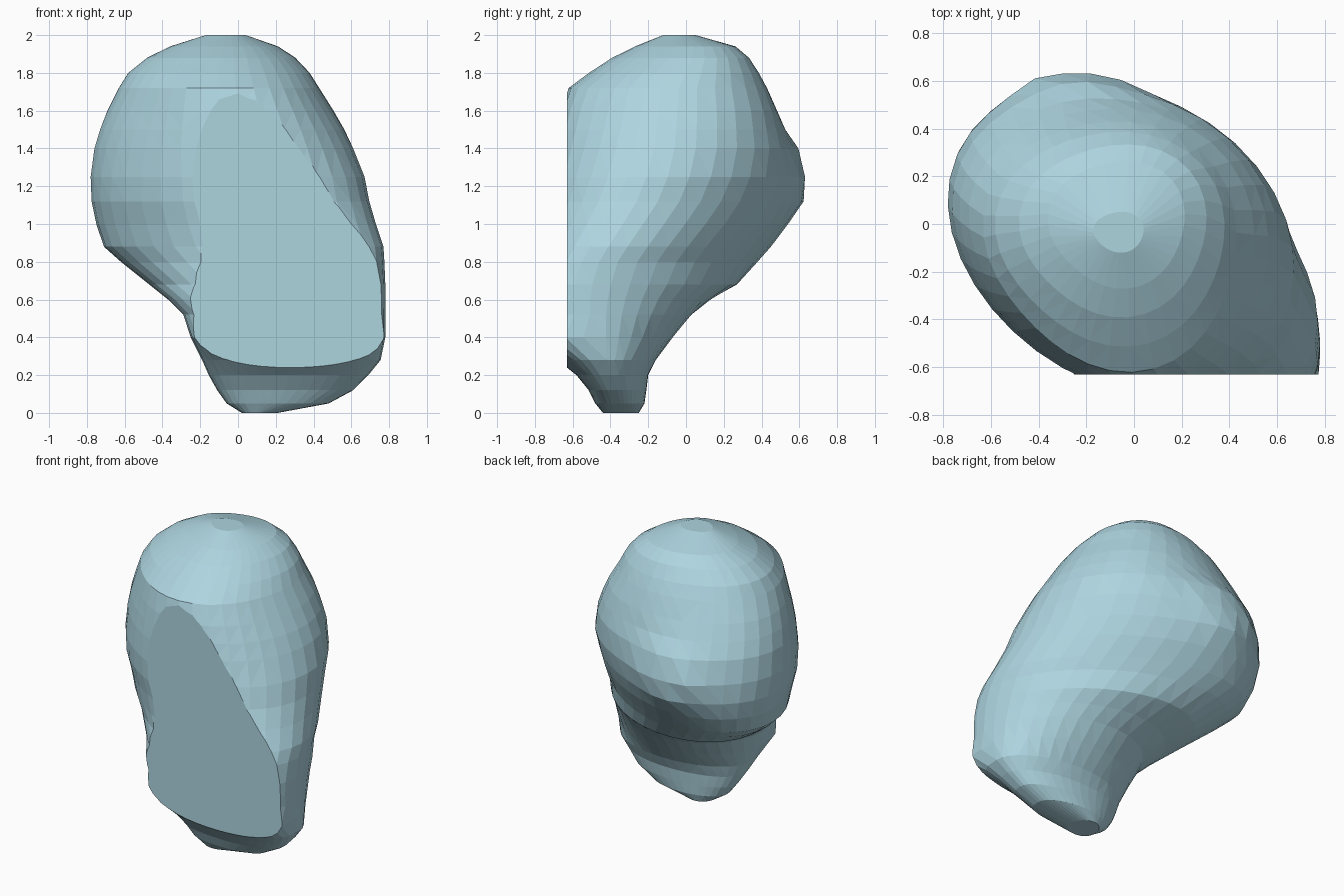
import bpy, bmesh
from math import sin, cos, asin, pi, exp, copysign

# Tilted oval sections: z, x min, x max, y min, y max, skew (front is cut flat later)
SECTIONS = [
    (0.00, 0.02, 0.21, -0.44, -0.25, 0.0),
    (0.05, -0.06, 0.48, -0.48, -0.22, 0.0),
    (0.12, -0.11, 0.61, -0.515, -0.21, 0.0),
    (0.20, -0.155, 0.69, -0.58, -0.20, 0.0),
    (0.28, -0.19, 0.755, -0.68, -0.16, 0.0),
    (0.40, -0.25, 0.78, -0.88, -0.07, -0.05),
    (0.52, -0.29, 0.78, -0.95, 0.03, -0.10),
    (0.60, -0.37, 0.78, -0.93, 0.13, -0.20),
    (0.68, -0.47, 0.78, -0.89, 0.27, -0.32),
    (0.80, -0.62, 0.775, -0.82, 0.38, -0.40),
    (0.88, -0.71, 0.77, -0.78, 0.45, -0.40),
    (1.00, -0.75, 0.73, -0.75, 0.53, -0.35),
    (1.12, -0.775, 0.695, -0.73, 0.575, -0.28),
    (1.25, -0.78, 0.67, -0.715, 0.585, -0.22),
    (1.40, -0.76, 0.61, -0.69, 0.565, -0.17),
    (1.50, -0.73, 0.56, -0.67, 0.525, -0.14),
    (1.60, -0.69, 0.50, -0.65, 0.485, -0.11),
    (1.72, -0.63, 0.425, -0.615, 0.43, -0.07),
    (1.80, -0.58, 0.375, -0.51, 0.385, -0.04),
    (1.88, -0.48, 0.30, -0.39, 0.33, 0.0),
    (1.94, -0.36, 0.21, -0.27, 0.26, 0.0),
    (2.00, -0.17, 0.04, -0.12, 0.05, 0.0),
]
SIDES = 36
FLAT = 0.63  # flat front face and small flat spot at the back


def ring(bm, z, x0, x1, y0, y1, skew):
    cx, cy, a, b = (x0 + x1) / 2, (y0 + y1) / 2, (x1 - x0) / 2, (y1 - y0) / 2
    phi = asin(skew)
    lean = 0.09 * min(1, max(0, (z - 1.1) / 0.5))  # top is fuller to the back right
    verts = []
    for i in range(SIDES):
        t = 2 * pi * i / SIDES
        s = sin(t + phi)
        if s < 0 and z < 0.45:  # boxier front on the foot
            s = copysign(abs(s) ** 0.6, s)
        u = t - pi / 4
        k = 1 + lean * (cos(u) + cos(3 * u)) / 2
        x, y = cx + k * a * cos(t), cy + k * b * s
        if y > 0.2:  # small knob on the back
            y += 0.09 * exp(-((x + 0.27) / 0.22) ** 2 - ((z - 1.25) / 0.17) ** 2)
        verts.append(bm.verts.new((x, min(FLAT, y), z)))
    return verts


# Rounded bulb flowing down into the narrow foot
bm = bmesh.new()
rings = [ring(bm, *s) for s in SECTIONS]
for low, high in zip(rings, rings[1:]):
    for i in range(SIDES):
        j = (i + 1) % SIDES
        bm.faces.new((low[i], low[j], high[j], high[i]))
bm.faces.new(rings[0][::-1])
bm.faces.new(rings[-1])
bmesh.ops.triangulate(bm, faces=bm.faces[:])

# Flat front: slice off everything past the plane and cap the hole
cut = bmesh.ops.bisect_plane(bm, geom=bm.verts[:] + bm.edges[:] + bm.faces[:],
                             plane_co=(0, -FLAT, 0), plane_no=(0, -1, 0), clear_outer=True)
rim = [e for e in cut["geom_cut"] if isinstance(e, bmesh.types.BMEdge)]
bmesh.ops.contextual_create(bm, geom=rim)
bmesh.ops.recalc_face_normals(bm, faces=bm.faces[:])

mesh = bpy.data.meshes.new("rounded_lump")
bm.to_mesh(mesh)
bm.free()
obj = bpy.data.objects.new("rounded_lump", mesh)
bpy.context.collection.objects.link(obj)

# Pale blue surface
mat = bpy.data.materials.new("pale_blue")
mat.diffuse_color = (0.42, 0.66, 0.74, 1)
mesh.materials.append(mat)
